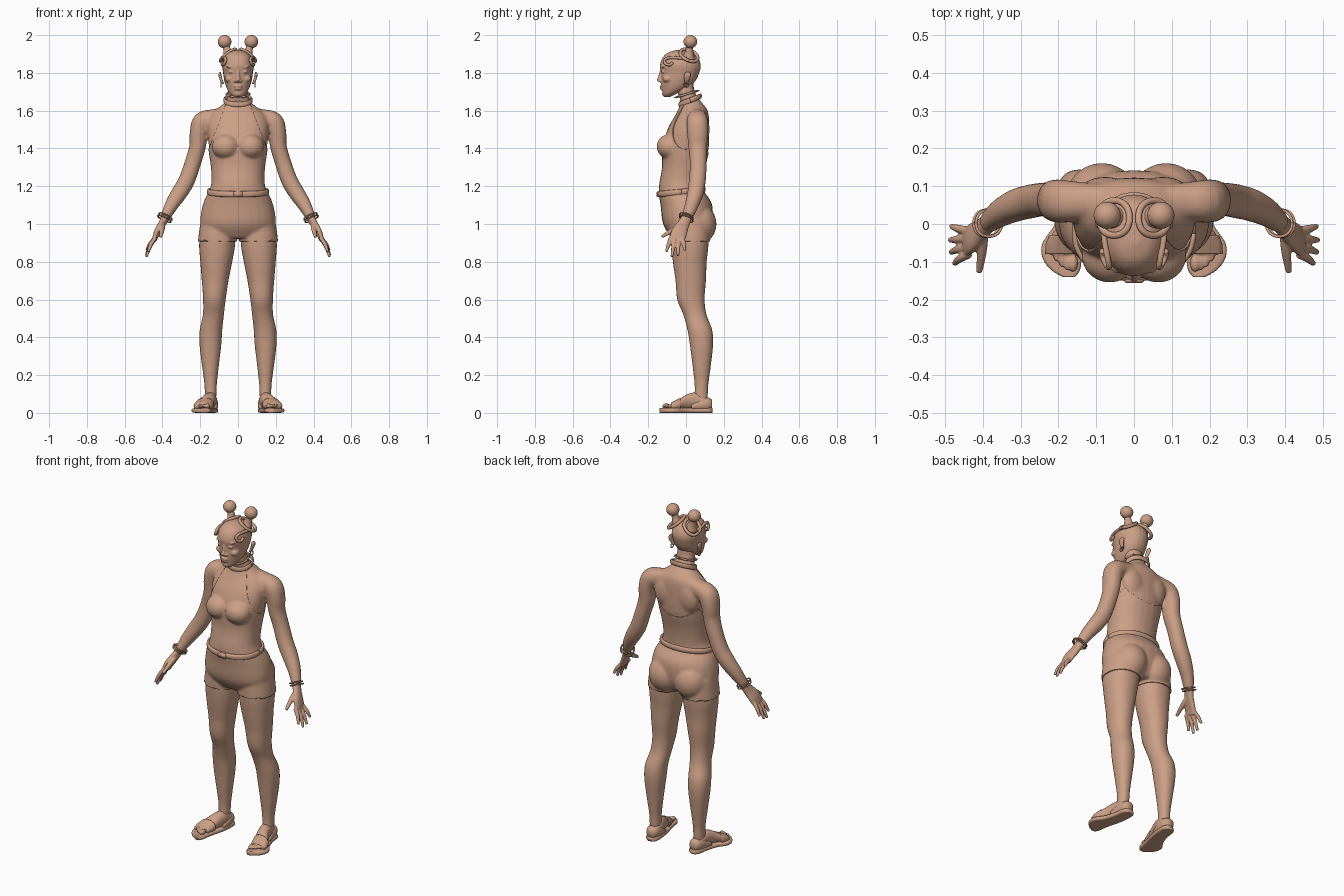
import bpy, bmesh, math
from mathutils import Vector, Matrix

if "Cube" in bpy.data.objects:
    bpy.data.objects.remove(bpy.data.objects["Cube"])

X, Y, Z = Vector((1, 0, 0)), Vector((0, 1, 0)), Vector((0, 0, 1))
SIDES = (("left", 1), ("right", -1))

clay = bpy.data.materials.new("warm_clay")
clay.use_nodes = True
clay.diffuse_color = (0.60, 0.35, 0.24, 1)
clay.node_tree.nodes["Principled BSDF"].inputs["Base Color"].default_value = clay.diffuse_color


def spline(rows, steps):
    """Smooth the rows (x, y, z, half width, half depth) into a denser list."""
    out = []
    for i in range(len(rows) - 1):
        quad = rows[max(i - 1, 0)], rows[i], rows[i + 1], rows[min(i + 2, len(rows) - 1)]
        for k in range(steps):
            t = k / steps
            out.append([b + t * ((c - a) + t * ((2*a - 5*b + 4*c - d) + t * (3*b - a - 3*c + d))) / 2
                        for a, b, c, d in zip(*quad)])
    return out + [list(rows[-1])]


def power(v, e):
    return math.copysign(abs(v) ** e, v)


def loft(bm, rows, u=None, v=None, ref=X, e=0.92, steps=4, sides=24):
    """Skin rounded sections along rows, in a fixed frame or following the path."""
    rows = spline(rows, steps)
    rings = []
    for i, (x, y, z, a, b) in enumerate(rows):
        p, q = rows[max(i - 1, 0)], rows[min(i + 1, len(rows) - 1)]
        du, dv = u, v
        if u is None:
            t = (Vector(q[:3]) - Vector(p[:3])).normalized()
            du = (ref - t * ref.dot(t)).normalized()
            dv = t.cross(du)
        ring = []
        for k in range(sides):
            w = math.tau * k / sides
            ring.append(bm.verts.new(Vector((x, y, z)) + du * a * power(math.cos(w), e)
                                     + dv * b * power(math.sin(w), e)))
        rings.append(ring)
    for r, s in zip(rings, rings[1:]):
        for k in range(sides):
            n = (k + 1) % sides
            bm.faces.new((r[k], r[n], s[n], s[k]))
    bm.faces.new(rings[0][::-1])
    bm.faces.new(rings[-1])


def ring(bm, c, rx, ry, a, b, sx=0, sy=0):
    """Closed band around an oval, sheared by slopes sx and sy."""
    rows = []
    for k in range(49):
        w = math.tau * k / 48
        x, y = rx * power(math.cos(w), 0.92), ry * power(math.sin(w), 0.92)
        rows.append((c[0] + x, c[1] + y, c[2] + sx * x + sy * y, a, b))
    loft(bm, rows, ref=Z, steps=1, sides=10)


def ball(bm, loc, size):
    bmesh.ops.create_uvsphere(bm, u_segments=24, v_segments=16, radius=1,
                              matrix=Matrix.Translation(loc) @ Matrix.Diagonal((*size, 1)))


def both_sides(bm):
    copy = bmesh.ops.duplicate(bm, geom=bm.verts[:] + bm.edges[:] + bm.faces[:])["geom"]
    bmesh.ops.scale(bm, vec=(-1, 1, 1), verts=[g for g in copy if isinstance(g, bmesh.types.BMVert)])


def finish(name, bm, s=1, voxel=0, smooth=4, shell=0):
    if s < 0:
        bmesh.ops.scale(bm, vec=(-1, 1, 1), verts=bm.verts)
    if not shell:
        bmesh.ops.recalc_face_normals(bm, faces=bm.faces)
    for f in bm.faces:
        f.smooth = True
    me = bpy.data.meshes.new(name)
    bm.to_mesh(me)
    bm.free()
    ob = bpy.data.objects.new(name, me)
    bpy.context.scene.collection.objects.link(ob)
    if voxel:
        m = ob.modifiers.new("Fuse", "REMESH")
        m.mode, m.voxel_size, m.use_smooth_shade = "VOXEL", voxel, True
        m = ob.modifiers.new("Soften", "SMOOTH")
        m.factor, m.iterations = 0.5, smooth
    if shell:
        m = ob.modifiers.new("Cloth", "SOLIDIFY")
        m.thickness, m.offset = shell, 1
    if voxel or shell:
        dg = bpy.context.evaluated_depsgraph_get()
        ob.data = bpy.data.meshes.new_from_object(ob.evaluated_get(dg))
        ob.modifiers.clear()
    ob.data.materials.clear()
    ob.data.materials.append(clay)
    return ob


# Body: arms and legs mirrored, then fused with the torso
bm = bmesh.new()
loft(bm, [(.06, .06, 1.575, .045, .045), (.13, .06, 1.56, .048, .05), (.187, .06, 1.54, .054, .057),
          (.208, .062, 1.48, .048, .056), (.214, .062, 1.41, .044, .05), (.24, .065, 1.32, .043, .045),
          (.272, .06, 1.23, .044, .045), (.31, .05, 1.165, .043, .043), (.352, .03, 1.1, .036, .037),
          (.388, .002, 1.03, .025, .029)])
loft(bm, [(.10, .02, 1.02, .09, .10), (.11, .02, .9, .096, .10), (.115, .02, .8, .085, .09),
          (.121, .025, .7, .071, .081), (.125, .026, .6, .06, .073), (.13, .047, .52, .056, .062),
          (.143, .073, .44, .06, .066), (.146, .082, .36, .058, .062), (.146, .083, .25, .045, .049),
          (.145, .082, .15, .033, .037), (.145, .08, .09, .031, .036), (.146, .075, .05, .03, .036)], X, Y)
ball(bm, (.064, -.085, 1.41), (.07, .066, .062))
ball(bm, (.085, .065, 1.0), (.09, .09, .1))
ball(bm, (.075, .085, 1.5), (.07, .04, .09))
both_sides(bm)
torso = [(.93, .015, .15, .085), (1.0, .008, .192, .122), (1.1, .002, .18, .13), (1.17, -.024, .15, .115),
         (1.22, -.024, .136, .112), (1.3, -.012, .139, .11), (1.4, 0, .153, .12), (1.5, .015, .163, .108),
         (1.57, .033, .15, .088), (1.61, .038, .11, .072), (1.65, .025, .066, .053),
         (1.7, 0, .052, .046), (1.76, -.005, .05, .045)]
loft(bm, [(0, y, z, a, b) for z, y, a, b in torso], X, Y)
body = finish("body", bm, voxel=.008, smooth=8)


def garment(name, planes, thickness):
    """Shell cut from the body surface by planes."""
    bm = bmesh.new()
    bm.from_mesh(body.data)
    for co, no in planes:
        bmesh.ops.bisect_plane(bm, geom=bm.verts[:] + bm.edges[:] + bm.faces[:],
                               plane_co=co, plane_no=no, clear_outer=True)
    finish(name, bm, shell=thickness)


# Halter top and shorts
garment("halter_top", [((0, 0, 1.16), -Z), ((0, 0, 1.66), Z), ((0, .11, 1.39), (0, 1.9, 1))]
        + [p for _, s in SIDES for p in (((s * .06, 0, 1.64), (s * .24, 0, .09)), ((s * .165, 0, 0), X * s))], .005)
garment("shorts", [((0, 0, 1.175), Z), ((0, 0, .908), -Z)]
        + [((s * .235, 0, 0), X * s) for _, s in SIDES], .007)

# Belt with buckle
bm = bmesh.new()
ring(bm, (0, -.024, 1.17), .157, .12, .016, .008, sy=.1)
finish("belt", bm)
bm = bmesh.new()
bmesh.ops.create_cube(bm, size=1, matrix=Matrix.Translation((0, -.15, 1.157)) @ Matrix.Diagonal((.05, .012, .03, 1)))
bmesh.ops.bevel(bm, geom=bm.edges[:], offset=.003, segments=2, affect="EDGES")
finish("buckle", bm)

# Collar, and a choker with small points
bm = bmesh.new()
ring(bm, (0, .022, 1.655), .071, .056, .014, .006, sy=.4)
finish("collar", bm)
bm = bmesh.new()
ring(bm, (0, .004, 1.688), .058, .052, .006, .005, sy=.3)
for k in range(8):
    w = math.tau * k / 8
    d = Vector((math.cos(w), math.sin(w), .3 * math.sin(w)))
    spot = Matrix.Translation(Vector((0, .004, 1.688)) + d * .064)
    bmesh.ops.create_cone(bm, cap_ends=True, segments=8, radius1=.005, radius2=0, depth=.018,
                          matrix=spot @ d.to_track_quat("Z", "Y").to_matrix().to_4x4())
finish("choker", bm)

# Head with face and ears
bm = bmesh.new()
ball(bm, (.033, -.119, 1.806), (.017, .013, .009))
ball(bm, (.034, -.118, 1.832), (.028, .014, .007))
ball(bm, (.045, -.098, 1.768), (.026, .026, .02))
ball(bm, (.013, -.134, 1.757), (.01, .012, .008))
loft(bm, [(.08, .0, 1.742, .008, .008), (.09, .004, 1.765, .008, .015), (.096, .008, 1.79, .008, .02),
          (.094, .008, 1.805, .005, .012)], X, Y)
both_sides(bm)
skull = [(1.672, -.1, .018, .016), (1.688, -.088, .04, .034), (1.72, -.058, .06, .07), (1.76, -.04, .073, .092),
         (1.8, -.031, .079, .101), (1.84, -.03, .084, .108), (1.88, -.03, .074, .094), (1.907, -.03, .05, .066),
         (1.92, -.03, .018, .025)]
loft(bm, [(0, y, z, a, b) for z, y, a, b in skull], X, Y)
loft(bm, [(0, -.126, 1.815, .008, .012), (0, -.135, 1.78, .01, .012), (0, -.138, 1.762, .014, .016),
          (0, -.13, 1.75, .012, .01)], X, Y)
ball(bm, (0, -.128, 1.73), (.024, .012, .007))
ball(bm, (0, -.126, 1.716), (.021, .012, .007))
ball(bm, (0, -.11, 1.69), (.022, .017, .016))
finish("head", bm, voxel=.004, smooth=3)

fingers = [(-.08, .475, -.105, .852), (-.06, .485, -.075, .826), (-.038, .487, -.043, .832), (-.018, .484, -.006, .86)]
foot = [(.143, .125, .048, .02, .018), (.143, .1, .055, .034, .034), (.148, .05, .064, .036, .044),
        (.162, 0, .058, .038, .038), (.181, -.04, .044, .043, .025), (.186, -.08, .033, .04, .014)]
for side, s in SIDES:
    # Hair bun with coil at its base and a curl towards the temple
    bm = bmesh.new()
    loft(bm, [(.045, .012, 1.88, .036, .036), (.055, .017, 1.91, .022, .022), (.062, .019, 1.94, .018, .018)])
    ball(bm, (.071, .023, 1.965), (.036, .036, .035))
    finish(side + "_bun", bm, s)
    bm = bmesh.new()
    ring(bm, (.052, .016, 1.893), .04, .046, .009, .009, sx=-.7, sy=-.3)
    loft(bm, [(x, y, z, .008, .008) for x, y, z in
              ((.082, .005, 1.875), (.078, -.045, 1.88), (.07, -.09, 1.88), (.066, -.113, 1.868),
               (.073, -.108, 1.848), (.083, -.085, 1.843), (.083, -.07, 1.855))], ref=Z, sides=10)
    finish(side + "_braid", bm, s)

    # Earring
    bm = bmesh.new()
    loft(bm, [(.09, .002 + .013 * math.cos(k * math.tau / 24), 1.737 + .013 * math.sin(k * math.tau / 24), .003, .003)
              for k in range(25)], steps=1, sides=8)
    finish(side + "_earring", bm, s)

    # Hand
    bm = bmesh.new()
    loft(bm, [(.38, .01, 1.045, .023, .026), (.402, -.013, 1.0, .019, .032), (.428, -.036, .955, .017, .042),
              (.444, -.049, .915, .012, .039)])
    for y, *tip in fingers:
        base = Vector((.436, y, .93))
        mid = base.lerp(Vector(tip), .5) + X * .006
        loft(bm, [(*base, .011, .011), (*mid, .0105, .0105), (*tip, .007, .007)], sides=12)
    loft(bm, [(.402, -.02, .995, .015, .018), (.403, -.075, .965, .013, .013), (.41, -.128, .932, .008, .008)], ref=Z)
    finish(side + "_hand", bm, s, voxel=.004, smooth=3)

    # Bracelet
    bm = bmesh.new()
    for lift in (0, .012):
        ring(bm, (.39 - lift / 2, .002, 1.028 + lift), .034, .035, .004, .004, sx=.45, sy=-.3)
    finish(side + "_bracelet", bm, s)

    # Foot with toes
    bm = bmesh.new()
    loft(bm, foot, X, Z)
    for k in range(5):
        r = .014 if k == 0 else .009
        ball(bm, (.162 + .0145 * k, -.104 + .003 * k * k, .036), (r, .023, r))
    finish(side + "_foot", bm, s, voxel=.004, smooth=3)

    # Sandal: sole, toe strap and heel cup
    bm = bmesh.new()
    loft(bm, [(x, y, .013, w, .013) for x, y, w in
              ((.143, .14, .018), (.143, .12, .036), (.148, .06, .041), (.163, 0, .046), (.186, -.05, .056),
               (.19, -.09, .052), (.181, -.122, .038), (.172, -.14, .016))], X, Z, e=.5)
    loft(bm, [(.176, -.03, .044, .049, .036), (.184, -.055, .039, .05, .028), (.188, -.08, .034, .046, .021)], X, Z)
    loft(bm, [(.143, .138, .045, .022, .024), (.143, .115, .046, .036, .036), (.146, .07, .04, .041, .034),
              (.153, .03, .03, .041, .022)], X, Z)
    finish(side + "_sandal", bm, s)
